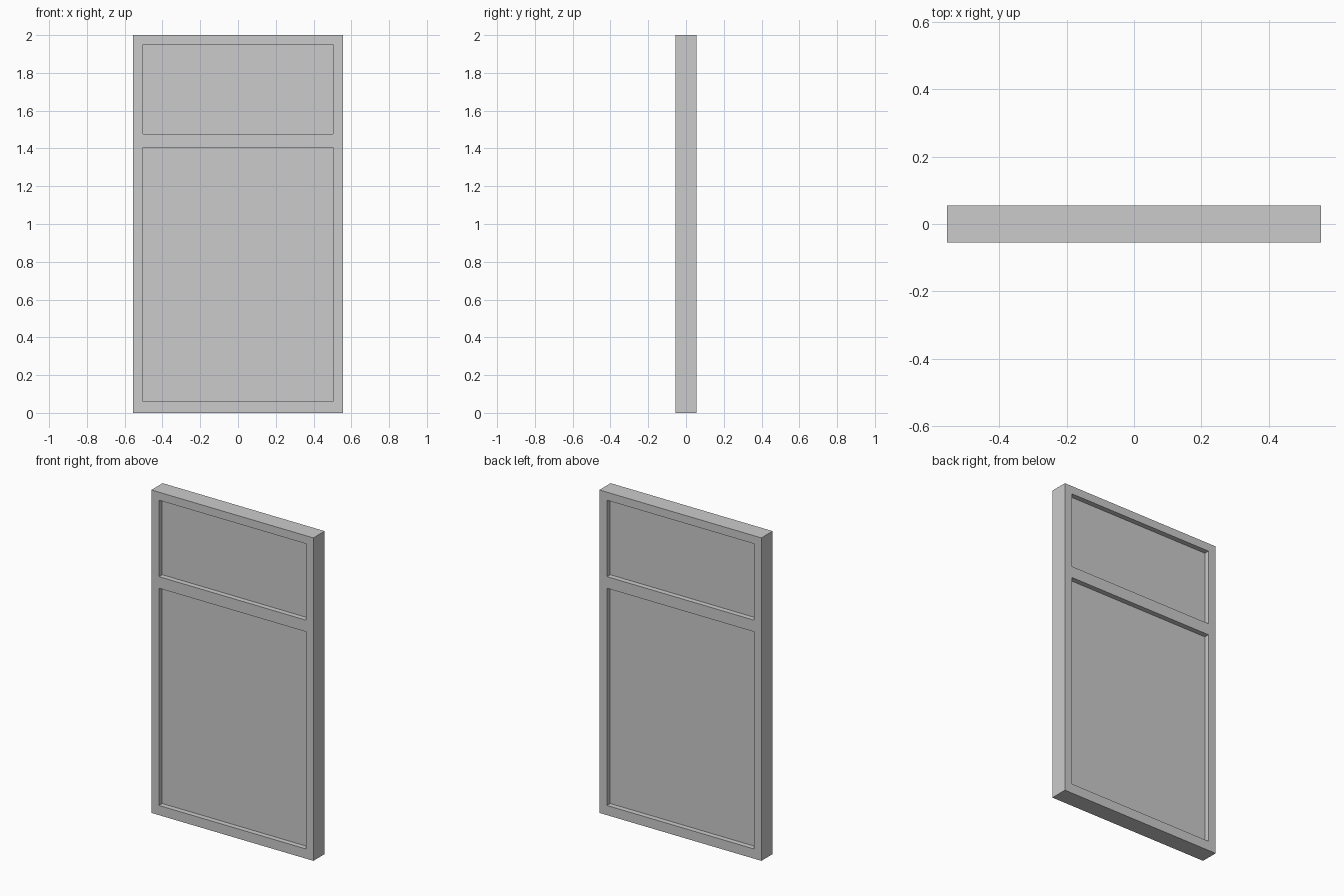
import bpy
import bmesh

if "Cube" in bpy.data.objects:
    bpy.data.objects.remove(bpy.data.objects["Cube"])

HALF_DEPTH = 0.055   # frame half thickness
PANE_HALF = 0.023    # pane half thickness
XS = [-0.555, -0.503, 0.503, 0.555]
ZS = [0.0, 0.06, 1.405, 1.477, 1.95, 2.0]
OPENINGS = [(1, 1), (1, 3)]   # (column, row) cells left open


def slab(name, cells, half):
    """Solid made from grid cells, extruded symmetrically about y = 0."""
    bm = bmesh.new()
    for i, k in cells:
        corners = [(XS[i], ZS[k]), (XS[i + 1], ZS[k]),
                   (XS[i + 1], ZS[k + 1]), (XS[i], ZS[k + 1])]
        bm.faces.new([bm.verts.new((x, -half, z)) for x, z in corners])
    bmesh.ops.remove_doubles(bm, verts=bm.verts[:], dist=1e-5)
    ext = bmesh.ops.extrude_face_region(bm, geom=bm.faces[:], use_keep_orig=True)
    moved = [g for g in ext["geom"] if isinstance(g, bmesh.types.BMVert)]
    bmesh.ops.translate(bm, verts=moved, vec=(0, 2 * half, 0))
    bmesh.ops.recalc_face_normals(bm, faces=bm.faces[:])
    mesh = bpy.data.meshes.new(name)
    bm.to_mesh(mesh)
    bm.free()
    obj = bpy.data.objects.new(name, mesh)
    bpy.context.collection.objects.link(obj)
    return obj


# Window frame: outer border plus the transom bar
slab("window_frame",
     [(i, k) for i in range(3) for k in range(5) if (i, k) not in OPENINGS],
     HALF_DEPTH)

# Recessed panes, lower and upper
for name, cell in zip(("lower_pane", "upper_pane"), OPENINGS):
    slab(name, [cell], PANE_HALF)
